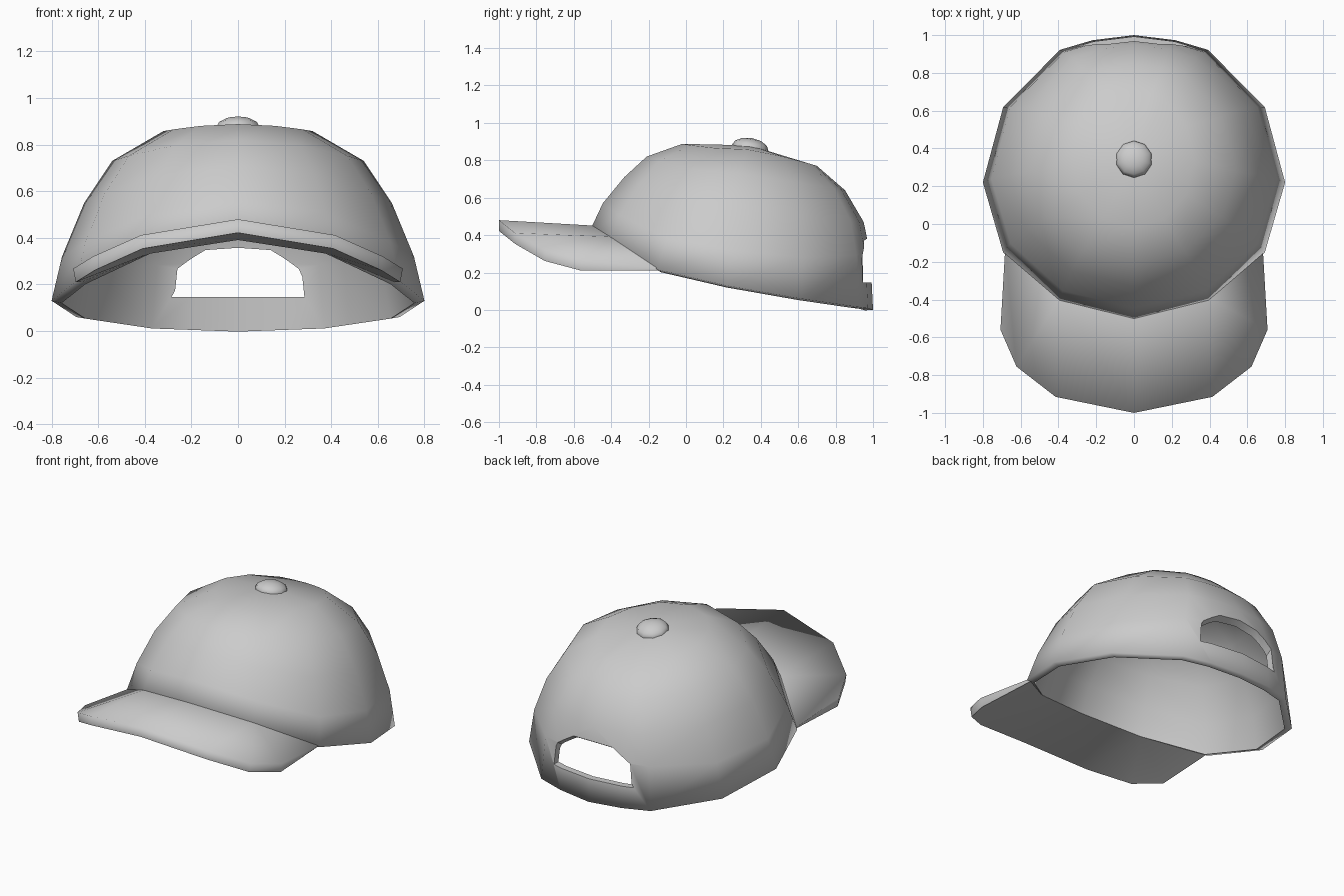
import bpy, bmesh, math

if "Cube" in bpy.data.objects:
    bpy.data.objects.remove(bpy.data.objects["Cube"])


def make_object(name, verts, faces):
    mesh = bpy.data.meshes.new(name)
    bm = bmesh.new()
    vs = [bm.verts.new(v) for v in verts]
    for f in faces:
        bm.faces.new([vs[i] for i in f])
    bmesh.ops.recalc_face_normals(bm, faces=bm.faces)
    bm.to_mesh(mesh)
    bm.free()
    ob = bpy.data.objects.new(name, mesh)
    bpy.context.collection.objects.link(ob)
    return ob


def activate(ob):
    bpy.ops.object.select_all(action='DESELECT')
    ob.select_set(True)
    bpy.context.view_layer.objects.active = ob


def thicken(ob, t):
    activate(ob)
    m = ob.modifiers.new("thickness", 'SOLIDIFY')
    m.thickness, m.offset, m.use_even_offset = t, -1, True
    bpy.ops.object.modifier_apply(modifier=m.name)


def smooth(ob, deg=40):
    activate(ob)
    bpy.ops.object.shade_smooth_by_angle(angle=math.radians(deg))


# Crown: unit plan outline (front to back), scaled ring by ring up to the apex
half = [(0, -1), (.5, -.866), (.866, -.5), (1, 0), (.866, .51), (.49, .9), (.275, .965), (0, 1)]
plan = half + [(-x, y) for x, y in half[-2:0:-1]]
rim_z = [.41, .35, .215, .13, .06, .015, .008, 0]
rim_z += rim_z[-2:0:-1]
# front y, front z, side x, side y, side z, back y, back z
rings = [(-.52, .41, .80, .22, .13, 1.0, 0),
         (-.445, .57, .755, .24, .32, .985, .30),
         (-.33, .71, .66, .26, .55, .95, .47),
         (-.21, .82, .54, .28, .73, .85, .64),
         (-.02, .888, .32, .33, .858, .70, .77)]
n = len(plan)
verts, faces = [], []
for r, (fy, fz, sx, sy, sz, by, bz) in enumerate(rings):
    for i, (px, py) in enumerate(plan):
        y = sy + (sy - fy if py < 0 else by - sy) * py
        z = sz - (fz - bz) / 2 * py * (-py if py < 0 else 1) + ((fz + bz) / 2 - sz) * py * py
        verts.append((sx * px, y, rim_z[i] if r == 0 else z))
verts.append((0, .34, .88))
for r in range(len(rings) - 1):
    for i in range(n):
        j = (i + 1) % n
        faces.append((r * n + i, r * n + j, r * n + n + j, r * n + n + i))
top = (len(rings) - 1) * n
faces += [(top + i, top + (i + 1) % n, len(verts) - 1) for i in range(n)]
crown = make_object("crown", verts, faces)
rim = [v.co.copy() for v in list(crown.data.vertices)[:n]]
# open shell: make sure the normals point outward
if crown.data.polygons[0].normal.dot(crown.data.polygons[0].center - crown.data.vertices[-1].co) < 0:
    crown.data.flip_normals()
thicken(crown, .043)

# Arched opening above the back strap
arch = [(-.285, .146), (.285, .146), (.26, .285), (.14, .358), (-.14, .358), (-.26, .285)]
cv = [(x, y, z + (.6 * (y - .93) if z > .2 else 0)) for y in (.78, 1.1) for x, z in arch]
cf = [tuple(range(6)), tuple(range(6, 12))]
cf += [(i, (i + 1) % 6, (i + 1) % 6 + 6, i + 6) for i in range(6)]
cutter = make_object("opening_cutter", cv, cf)
activate(crown)
cut = crown.modifiers.new("opening", 'BOOLEAN')
cut.object, cut.operation, cut.solver = cutter, 'DIFFERENCE', 'EXACT'
bpy.ops.object.modifier_apply(modifier=cut.name)
bpy.data.objects.remove(cutter)
smooth(crown)
# soft outer edge along the rim
on_rim = {v.index for v in crown.data.vertices if any((v.co - p).length < 1e-4 for p in rim)}
for e in crown.data.edges:
    if set(e.vertices) <= on_rim:
        e.use_edge_sharp = False

# Visor: right half mirrored, top sheet plus underside, thinning out at the temples
vv = [(0, -.48, .45), (.39, -.385, .39), (.682, -.13, .222),
      (0, -1.0, .48), (.415, -.915, .412), (.622, -.755, .32), (.707, -.56, .268)]
vf = [(0, 3, 4, 1), (1, 4, 5), (1, 5, 6, 2)]
mirror_id = [0, 7, 8, 3, 9, 10, 11]
vv += [(-vv[i][0], vv[i][1], vv[i][2]) for i in (1, 2, 4, 5, 6)]
vf += [tuple(mirror_id[i] for i in reversed(f)) for f in vf]
loop = [0, 1, 2, 6, 5, 4, 3, 9, 10, 11, 8, 7]
vv += [(x * .985, y, z - (.012 if i in (2, 8) else .058)) for i, (x, y, z) in enumerate(vv)]
vf += [tuple(i + 12 for i in reversed(f)) for f in vf]
vf += [(a, b, b + 12, a + 12) for a, b in zip(loop, loop[1:] + loop[:1])]
visor = make_object("visor", vv, vf)
smooth(visor, 110)
inner = {0, 1, 2, 7, 8}
for e in visor.data.edges:
    a, b = sorted(v - 12 for v in e.vertices)
    under = a >= 0 and abs(loop.index(a) - loop.index(b)) in (1, 11)
    if under or set(e.vertices) <= inner:
        e.use_edge_sharp = True

# Top button
bpy.ops.mesh.primitive_uv_sphere_add(segments=10, ring_count=6, radius=1,
                                     location=(0, .343, .864),
                                     rotation=(math.radians(-10), 0, 0))
button = bpy.context.object
button.name = "top_button"
button.scale = (.1, .1, .056)
smooth(button, 70)
